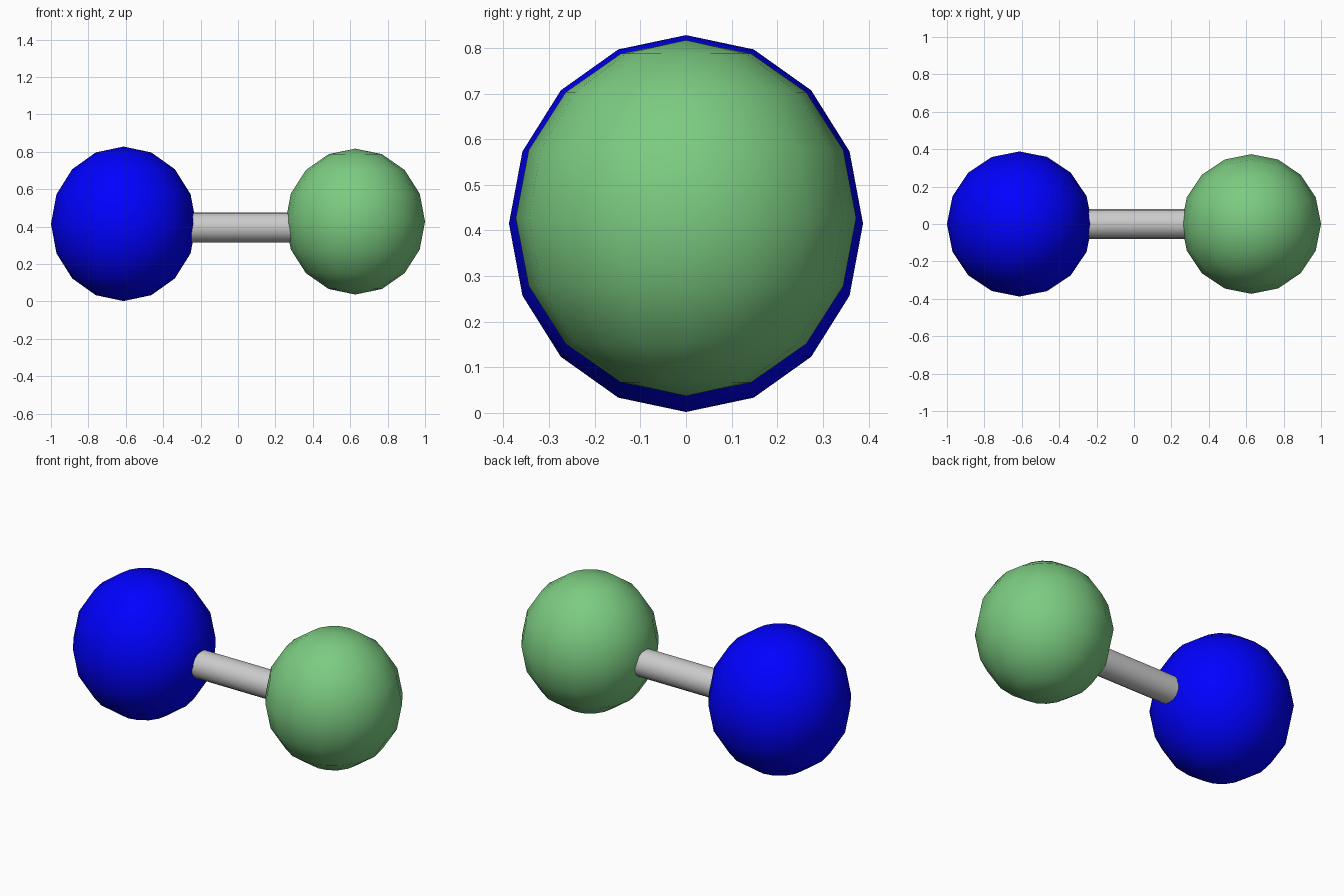
import bpy, math

if "Cube" in bpy.data.objects:
    bpy.data.objects.remove(bpy.data.objects["Cube"])


def colour(ob, name, rgb):
    m = bpy.data.materials.new(name)
    m.diffuse_color = (*rgb, 1)
    m.use_nodes = True
    m.node_tree.nodes["Principled BSDF"].inputs["Base Color"].default_value = m.diffuse_color
    ob.data.materials.append(m)


def smooth(ob, name):
    ob.name = name
    bpy.ops.object.shade_smooth_by_angle(angle=math.radians(50))


def ball(name, x, z, r, rz, rgb):
    # low-poly ball, slightly taller than wide
    bpy.ops.mesh.primitive_uv_sphere_add(segments=16, ring_count=8, radius=1, location=(x, 0, z))
    ob = bpy.context.object
    ob.scale = (r, r, rz)
    bpy.ops.object.transform_apply(location=False, rotation=False, scale=True)
    smooth(ob, name)
    colour(ob, name + "_paint", rgb)


# two end weights
ball("left_ball", -0.612, 0.415, 0.388, 0.413, (0.0, 0.0, 1.0))
ball("right_ball", 0.627, 0.427, 0.373, 0.39, (0.2, 0.6, 0.22))

# connecting bar running into both balls
bpy.ops.mesh.primitive_cylinder_add(vertices=16, radius=0.08, depth=0.9,
                                    location=(0.01, 0, 0.395), rotation=(0, math.pi / 2, 0))
smooth(bpy.context.object, "connecting_bar")
